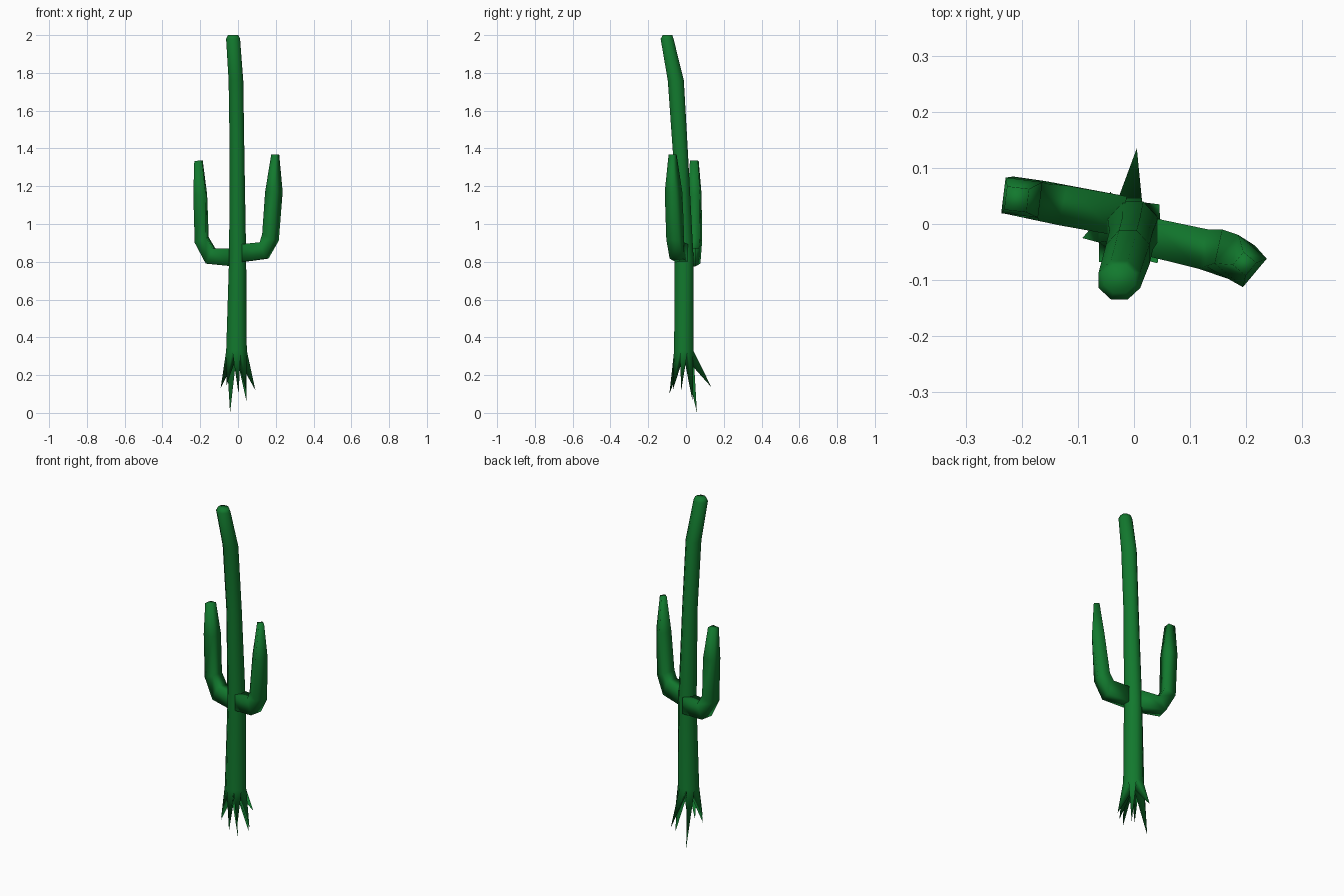
import bpy, bmesh
from math import sin, cos, pi, radians
from mathutils import Vector

if "Cube" in bpy.data.objects:
    bpy.data.objects.remove(bpy.data.objects["Cube"])

green = bpy.data.materials.new("cactus_green")
green.diffuse_color = (0.006, 0.19, 0.027, 1)
green.use_nodes = True
green.node_tree.nodes["Principled BSDF"].inputs["Base Color"].default_value = green.diffuse_color
Z = Vector((0, 0, 1))


def finish(bm, name):
    bmesh.ops.recalc_face_normals(bm, faces=bm.faces)
    for f in bm.faces:
        f.smooth = True
    me = bpy.data.meshes.new(name)
    bm.to_mesh(me)
    bm.free()
    me.materials.append(green)
    ob = bpy.data.objects.new(name, me)
    bpy.context.collection.objects.link(ob)


def bridge(bm, rings):
    n = len(rings[0])
    for a, b in zip(rings, rings[1:]):
        for i in range(n):
            j = (i + 1) % n
            bm.faces.new((a[i], a[j], b[j], b[i]))


# Trunk: eight-sided column leaning forward at the top
# ring = centre x, centre y, z, radius x, radius y
trunk = [(-0.008, -0.012, 0.33, 0.059, 0.055),
         (-0.002, -0.010, 0.82, 0.049, 0.054),
         (-0.005, -0.029, 1.37, 0.042, 0.043),
         (-0.011, -0.054, 1.76, 0.042, 0.046),
         (-0.026, -0.100, 1.98, 0.040, 0.037),
         (-0.026, -0.098, 2.00, 0.030, 0.027)]
bm = bmesh.new()
rings = []
for cx, cy, z, rx, ry in trunk:
    rings.append([bm.verts.new((cx + rx * cos((i + .5) * pi / 4),
                                cy + ry * sin((i + .5) * pi / 4), z)) for i in range(8)])
bridge(bm, rings)
bm.faces.new(rings[-1])

# Roots: one pointed spike under each trunk side, counter-clockwise from +x+y
tips = [(0.045, 0.035, 0.06), (0.005, 0.135, 0.135), (-0.042, 0.058, 0.0),
        (-0.092, -0.025, 0.13), (-0.062, -0.068, 0.14), (0.003, -0.088, 0.10),
        (0.042, -0.070, 0.12), (0.092, -0.025, 0.12)]
core = bm.verts.new((-0.008, -0.012, 0.30))
for i, t in enumerate(tips):
    a, b = rings[0][i], rings[0][(i + 1) % 8]
    tip = bm.verts.new(t)
    bm.faces.new((a, b, tip))
    bm.faces.new((b, core, tip))
    bm.faces.new((core, a, tip))
finish(bm, "trunk_with_roots")


# Arms: square section swept outward then upward
# station = centre, tilt (0 = heading outward, 90 = up), half depth, half width, twist
def arm(name, heading, stations):
    bm = bmesh.new()
    out = Vector((cos(radians(heading)), sin(radians(heading)), 0))
    side = Z.cross(out)
    rings = []
    for c, tilt, hu, hv, twist in stations:
        t, w = radians(tilt), radians(twist)
        u = out * sin(t) - Z * cos(t)
        ring = []
        for su, sv in ((1, 1), (-1, 1), (-1, -1), (1, -1)):
            p, q = su * hu, sv * hv
            ring.append(bm.verts.new(Vector(c) + u * (p * cos(w) - q * sin(w))
                                     + side * (p * sin(w) + q * cos(w))))
        rings.append(ring)
    bridge(bm, rings)
    bm.faces.new(rings[0])
    bm.faces.new(rings[-1])
    finish(bm, name)


arm("left_arm", 168, [
    ((-0.020, 0.014, 0.824), 0, 0.048, 0.036, 0),
    ((-0.145, 0.037, 0.830), 25, 0.044, 0.036, 0),
    ((-0.192, 0.045, 0.915), 65, 0.034, 0.034, 0),
    ((-0.200, 0.047, 1.155), 90, 0.033, 0.032, 5),
    ((-0.209, 0.044, 1.335), 85, 0.020, 0.021, 5)])

arm("right_arm", -13, [
    ((0.015, -0.020, 0.845), 3, 0.047, 0.034, 0),
    ((0.138, -0.048, 0.860), 20, 0.046, 0.036, 0),
    ((0.172, -0.057, 0.930), 65, 0.036, 0.036, -12),
    ((0.190, -0.066, 1.170), 90, 0.033, 0.033, -27),
    ((0.197, -0.071, 1.368), 90, 0.015, 0.015, -27)])
